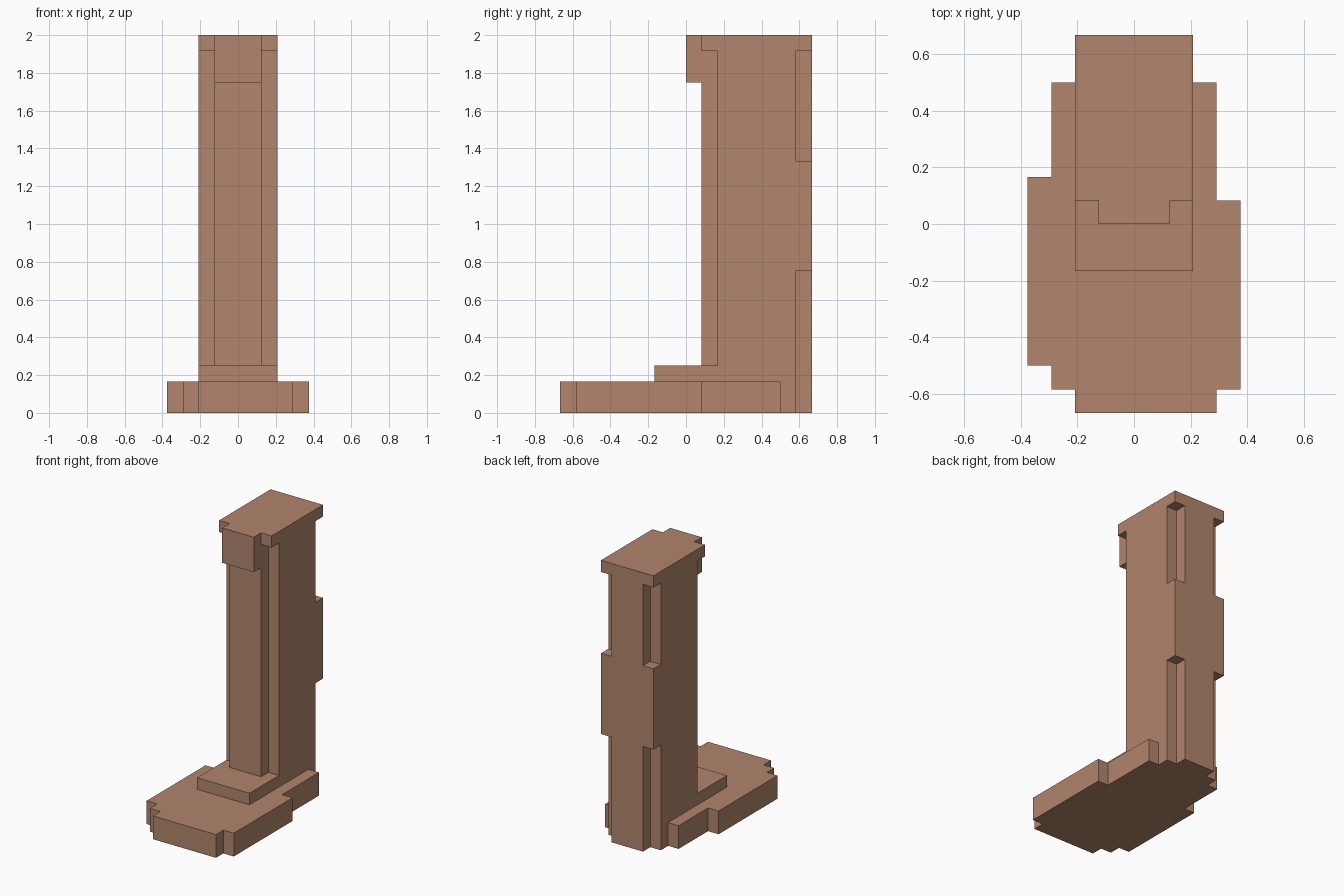
import bpy

if "Cube" in bpy.data.objects:
    bpy.data.objects.remove(bpy.data.objects["Cube"])

U = 1 / 12  # block size: everything sits on a twelfth-unit grid

clay = bpy.data.materials.new("clay brown")
clay.diffuse_color = (0.445, 0.235, 0.150, 1)
clay.use_nodes = True
clay.node_tree.nodes["Principled BSDF"].inputs["Base Color"].default_value = clay.diffuse_color


def stepped_prism(name, rows, z0, z1, bottom=True, top=True):
    """Extrude a stepped outline; rows are (x left, x right, y front, y back)
    in blocks, listed front to back. Hidden caps can be left out."""
    right, left = [], []
    for xl, xr, y0, y1 in rows:
        right += [(xr, y0), (xr, y1)]
        left += [(xl, y0), (xl, y1)]
    outline = []
    for p in right + left[::-1]:
        if p not in outline:
            outline.append(p)
    n = len(outline)
    verts = [(x * U, y * U, z * U) for z in (z0, z1) for x, y in outline]
    faces = [(i, (i + 1) % n, (i + 1) % n + n, i + n) for i in range(n)]
    if bottom:
        faces.append(tuple(reversed(range(n))))
    if top:
        faces.append(tuple(range(n, 2 * n)))
    mesh = bpy.data.meshes.new(name)
    mesh.from_pydata(verts, [], faces)
    mesh.materials.append(clay)
    obj = bpy.data.objects.new(name, mesh)
    bpy.context.collection.objects.link(obj)
    return obj


# Cross-sections shared by several parts
front_rib = (-1.5, 1.5, 1, 2)
back_notched = (-1.5, 1.5, 7, 8)
notched_column = [front_rib, (-2.5, 2.5, 2, 7), back_notched]
full_column = [front_rib, (-2.5, 2.5, 2, 8)]

# Wide foot with uneven stepped corners
stepped_prism("foot", [
    (-2.5, 3.5, -8, -7),
    (-3.5, 4.5, -7, -6),
    (-4.5, 4.5, -6, 1),
    (-4.5, 3.5, 1, 2),
    (-3.5, 3.5, 2, 6),
    (-2.5, 2.5, 6, 7),
    back_notched], 0, 2)

# Low step in front of the column
stepped_prism("step", [(-2.5, 2.5, -2, 7), back_notched], 2, 3, bottom=False)

# Column: back corners cut away below and above a full middle block
stepped_prism("column_lower", notched_column, 3, 9.05, False, False)
stepped_prism("column_middle", full_column, 9.05, 16)
stepped_prism("column_upper", notched_column, 16, 23, False, False)

# Top slab and the block hanging from its front edge
stepped_prism("top_slab", [(-1.5, 1.5, 0, 1), (-2.5, 2.5, 1, 8)], 23, 24)
stepped_prism("front_block", [(-1.5, 1.5, 0, 1)], 21, 23, top=False)
